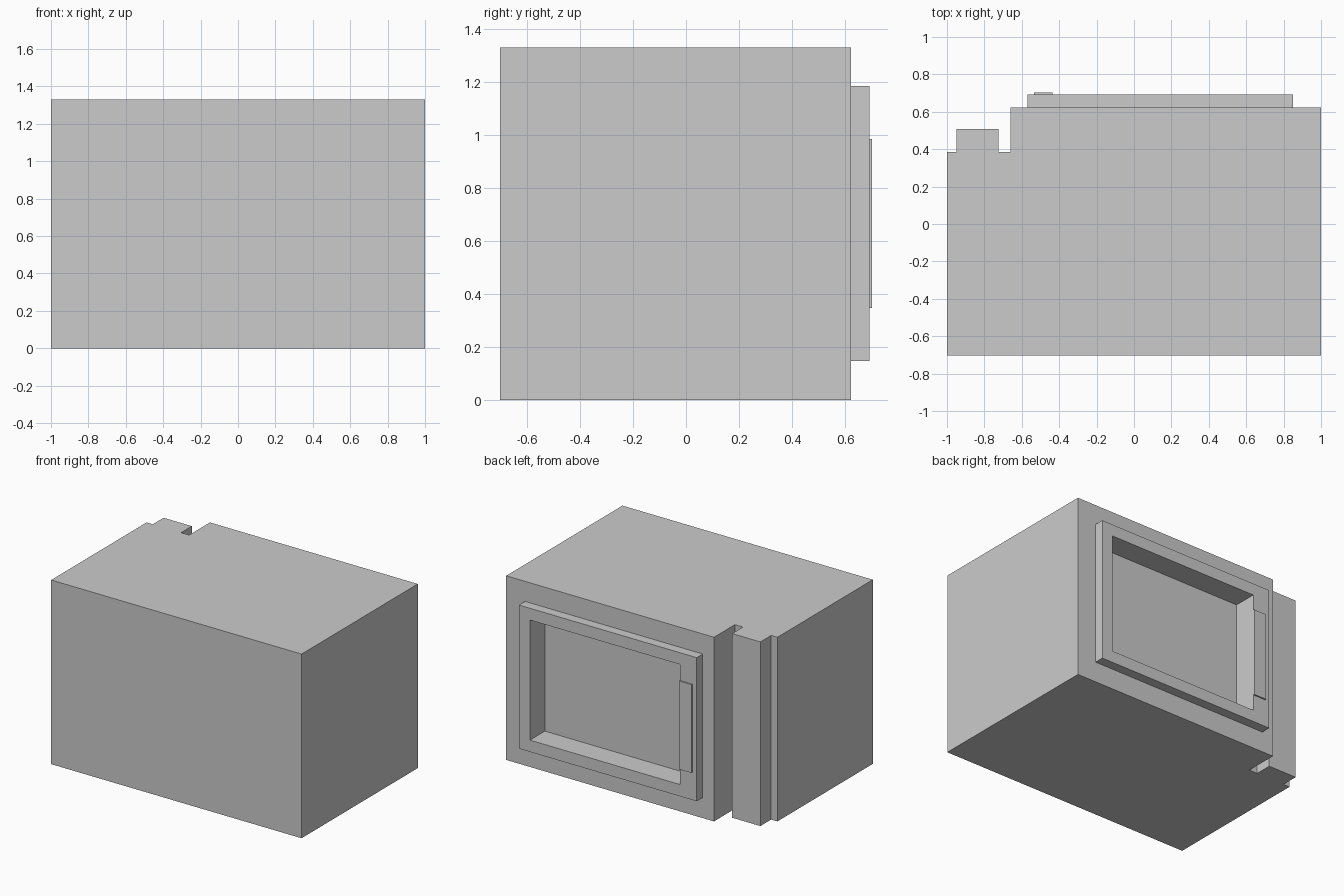
import bpy, bmesh

if "Cube" in bpy.data.objects:
    bpy.data.objects.remove(bpy.data.objects["Cube"])


def prism(name, profile, z0, z1):
    """Extrude a plan outline (x, y) from z0 up to z1."""
    bm = bmesh.new()
    face = bm.faces.new([bm.verts.new((x, y, z0)) for x, y in profile])
    top = bmesh.ops.extrude_face_region(bm, geom=[face])["geom"]
    bmesh.ops.translate(bm, vec=(0, 0, z1 - z0),
                        verts=[v for v in top if isinstance(v, bmesh.types.BMVert)])
    bmesh.ops.recalc_face_normals(bm, faces=bm.faces)
    mesh = bpy.data.meshes.new(name)
    bm.to_mesh(mesh)
    bm.free()
    obj = bpy.data.objects.new(name, mesh)
    bpy.context.collection.objects.link(obj)
    return obj


def box(name, x0, x1, y0, y1, z0, z1):
    return prism(name, [(x0, y0), (x1, y0), (x1, y1), (x0, y1)], z0, z1)


def cut(obj, cutter):
    mod = obj.modifiers.new("opening", "BOOLEAN")
    mod.operation = "DIFFERENCE"
    mod.solver = "EXACT"
    mod.object = cutter
    bpy.context.view_layer.objects.active = obj
    bpy.ops.object.modifier_apply(modifier=mod.name)


# Oven body with the stepped control column at the door side
body = prism("oven_body", [
    (-1, -0.703), (1, -0.703), (1, 0.623), (-0.66, 0.623), (-0.66, 0.385),
    (-0.725, 0.385), (-0.725, 0.508), (-0.95, 0.508), (-0.95, 0.385), (-1, 0.385)],
    0, 1.33)

# Raised door frame
door = box("door_frame", -0.57, 0.85, 0.623, 0.692, 0.148, 1.185)

# Window recess through the door and into the body
cutter = box("window_cutter", -0.435, 0.762, 0.522, 0.8, 0.233, 1.10)
cutter.hide_render = True
cut(body, cutter)
cut(door, cutter)
bpy.data.objects.remove(cutter)

# Thin handle plate beside the window
box("door_handle", -0.535, -0.435, 0.692, 0.703, 0.347, 0.985)
